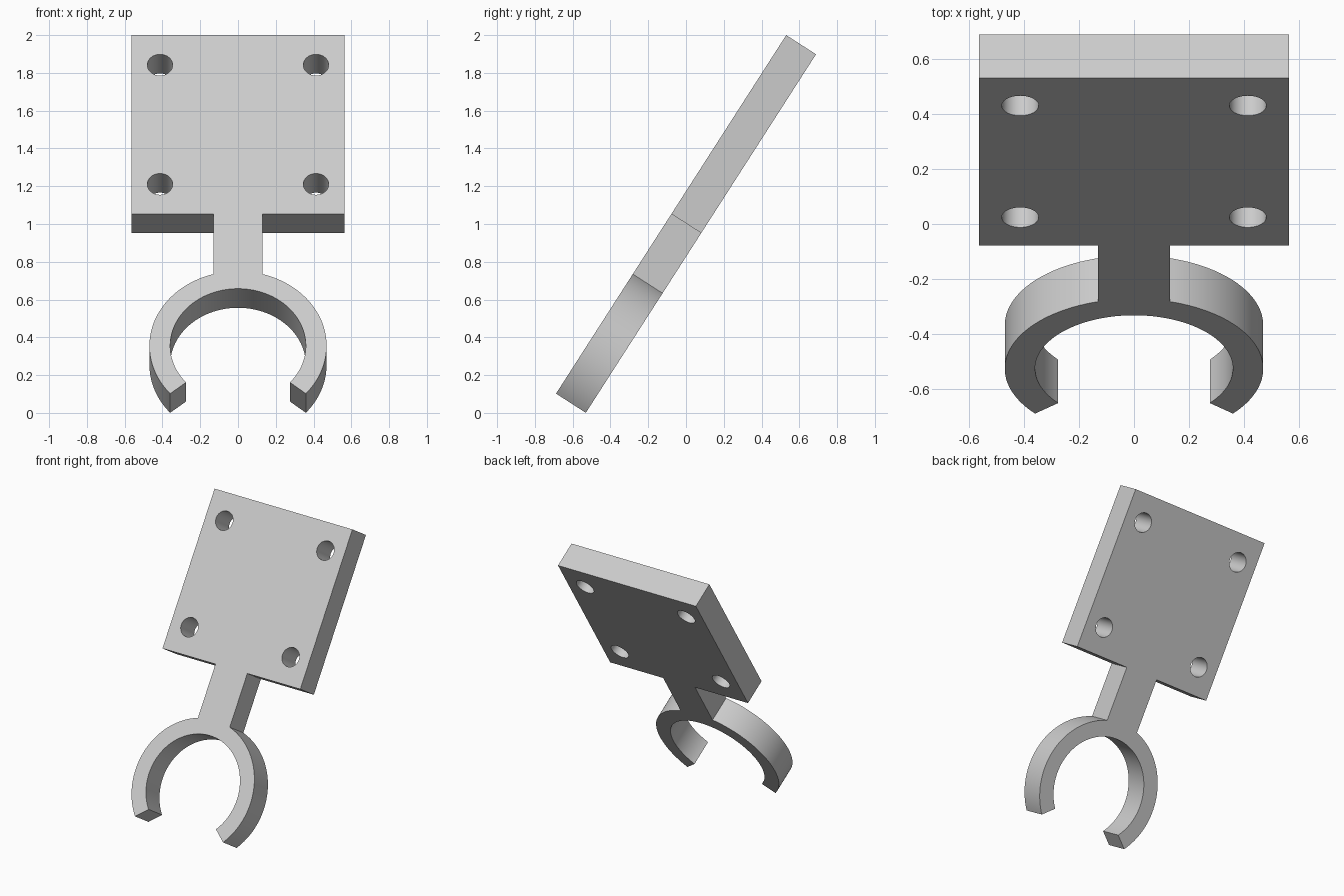
import bpy, bmesh
from math import asin, cos, sin, pi, radians

if "Cube" in bpy.data.objects:
    bpy.data.objects.remove(bpy.data.objects["Cube"], do_unlink=True)

TILT = 1.0            # lean of the whole bracket, radians
THICK = 0.1875
PLATE = 1.125         # side of the square plate
PLATE_LOW = 0.003     # lower edge of the plate along the slope
RING_Y, R_OUT, R_IN = -0.826, 0.469, 0.359
STEM = 0.13           # half width of the stem

grey = bpy.data.materials.new("light grey")
grey.use_nodes = True
colour = (0.6, 0.6, 0.6, 1)
grey.diffuse_color = colour
grey.node_tree.nodes["Principled BSDF"].inputs["Base Color"].default_value = colour


def arc(cx, cy, r, start, end, steps):
    """Points along an arc, both ends included."""
    angles = [start + (end - start) * i / steps for i in range(steps + 1)]
    return [(cx + r * cos(a), cy + r * sin(a)) for a in angles]


def slab(name, outlines):
    """Fill closed outlines (inner ones become holes), thicken and tilt them."""
    curve = bpy.data.curves.new(name + "_profile", "CURVE")
    curve.dimensions = "2D"
    curve.fill_mode = "BOTH"
    curve.extrude = THICK / 2
    for points in outlines:
        spline = curve.splines.new("POLY")
        spline.points.add(len(points) - 1)
        for p, (x, y) in zip(spline.points, points):
            p.co = (x, y, 0, 1)
        spline.use_cyclic_u = True
    helper = bpy.data.objects.new(name + "_profile", curve)
    bpy.context.collection.objects.link(helper)
    bpy.context.view_layer.update()
    graph = bpy.context.evaluated_depsgraph_get()
    mesh = bpy.data.meshes.new_from_object(helper.evaluated_get(graph))
    bpy.data.objects.remove(helper, do_unlink=True)

    # Weld the caps to the walls
    bm = bmesh.new()
    bm.from_mesh(mesh)
    bmesh.ops.remove_doubles(bm, verts=bm.verts, dist=0.0001)
    bmesh.ops.recalc_face_normals(bm, faces=bm.faces)
    bm.to_mesh(mesh)
    bm.free()
    mesh.name = name
    mesh.materials.clear()
    mesh.materials.append(grey)

    obj = bpy.data.objects.new(name, mesh)
    bpy.context.collection.objects.link(obj)
    obj.rotation_euler.x = TILT
    obj.location.z = 1
    bpy.ops.object.select_all(action="DESELECT")
    obj.select_set(True)
    bpy.context.view_layer.objects.active = obj
    bpy.ops.object.shade_smooth_by_angle(angle=radians(30))
    return obj


# Square plate with four screw holes
half = PLATE / 2
mid = PLATE_LOW + half
square = [(sx * half, mid + sy * half)
          for sx, sy in ((-1, -1), (1, -1), (1, 1), (-1, 1))]
holes = [arc(sx * 0.413, mid + sy * 0.375, 0.067, 0, 2 * pi, 48)[:-1]
         for sx in (-1, 1) for sy in (-1, 1)]
slab("mounting_plate", [square] + holes)

# Open ring and the stem that joins it to the plate
gap = radians(-40)
join = pi / 2 - asin(STEM / R_OUT)
right_outer = arc(0, RING_Y, R_OUT, gap, join, 40)
left_outer = [(-x, y) for x, y in reversed(right_outer)]
stem_top = [(STEM, PLATE_LOW), (-STEM, PLATE_LOW)]
inner = arc(0, RING_Y, R_IN, pi - gap, gap, 96)
slab("clamp_arm", [right_outer + stem_top + left_outer + inner])
